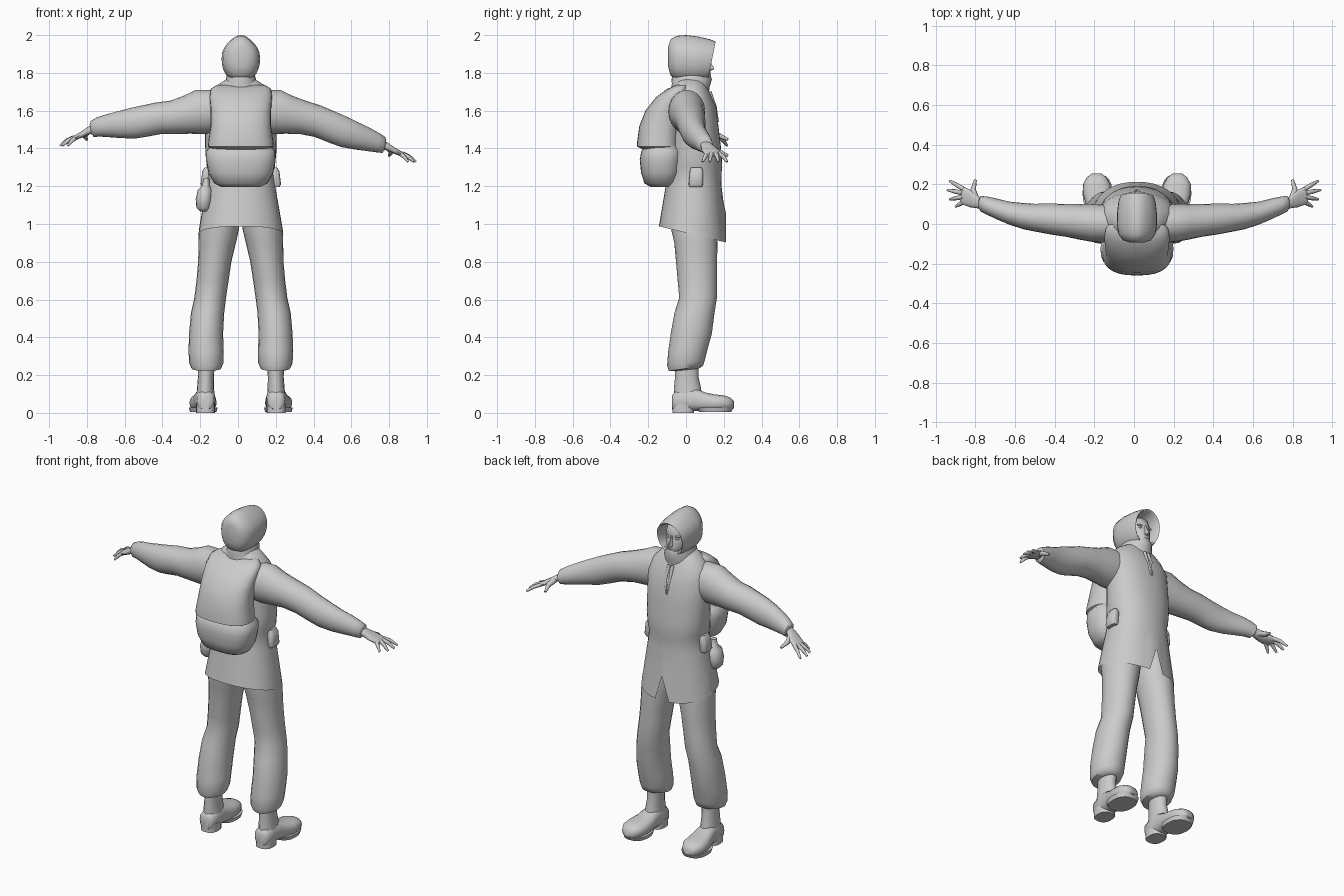
import bpy, bmesh, math
from mathutils import Vector

CX = 0.015  # body centre line
cloth = bpy.data.materials.new("plain_grey")
cloth.diffuse_color = (0.6, 0.6, 0.6, 1)


def finish(name, bm, angle=50):
    bmesh.ops.recalc_face_normals(bm, faces=bm.faces)
    me = bpy.data.meshes.new(name)
    bm.to_mesh(me)
    bm.free()
    me.materials.append(cloth)
    ob = bpy.data.objects.new(name, me)
    bpy.context.collection.objects.link(ob)
    bpy.ops.object.select_all(action='DESELECT')
    ob.select_set(True)
    bpy.context.view_layer.objects.active = ob
    bpy.ops.object.shade_smooth_by_angle(angle=math.radians(angle))
    return ob


def loft(name, rings, axis='z', n=20, power=2.0, caps=(True, True), edit=None):
    """Rings are (x, y, z, half1, half2[, tilt]) stacked along one axis."""
    bm = bmesh.new()
    loops = []
    for r in rings:
        x, y, z, a, b = r[:5]
        tilt = r[5] if len(r) > 5 else 0
        loop = []
        for i in range(n):
            t = 2 * math.pi * i / n
            c, s = math.cos(t), math.sin(t)
            u = a * math.copysign(abs(c) ** (2 / power), c)
            v = b * math.copysign(abs(s) ** (2 / power), s)
            p = {'z': (x + u, y + v, z + tilt * v),
                 'x': (x + tilt * v, y + u, z + v),
                 'y': (x + u, y + tilt * v, z + v)}[axis]
            loop.append(bm.verts.new(p))
        loops.append(loop)
    for lo, hi in zip(loops, loops[1:]):
        for i in range(n):
            j = (i + 1) % n
            bm.faces.new((lo[i], lo[j], hi[j], hi[i]))
    if caps[0]:
        bm.faces.new(loops[0][::-1])
    if caps[1]:
        bm.faces.new(loops[-1])
    if edit:
        edit(loops)
    return finish(name, bm)


def blob(name, loc, size):
    bm = bmesh.new()
    bmesh.ops.create_uvsphere(bm, u_segments=14, v_segments=9, radius=1)
    for v in bm.verts:
        v.co = Vector(loc) + Vector([a * b for a, b in zip(v.co, size)])
    return finish(name, bm)


def tube(name, pts, radii, n=8):
    """Round tapered limb through points."""
    bm = bmesh.new()
    pts = [Vector(p) for p in pts]
    loops = []
    for k, p in enumerate(pts):
        d = pts[min(k + 1, len(pts) - 1)] - pts[max(k - 1, 0)]
        q = d.to_track_quat('Z', 'Y')
        loops.append([bm.verts.new(p + q @ Vector((radii[k] * math.cos(2 * math.pi * i / n),
                      radii[k] * math.sin(2 * math.pi * i / n), 0))) for i in range(n)])
    for lo, hi in zip(loops, loops[1:]):
        for i in range(n):
            bm.faces.new((lo[i], lo[(i + 1) % n], hi[(i + 1) % n], hi[i]))
    bm.faces.new(loops[0][::-1])
    bm.faces.new(loops[-1])
    return finish(name, bm)


# Tunic with open, slanted hem and a slit at the front
def hem_slit(loops):
    loops[0][9].co.z = 1.05
    loops[1][9].co.z += 0.05


loft("tunic", [(CX, .035, .945, .225, .178, -.24), (CX, .037, 1.08, .203, .162, -.1),
               (CX, .04, 1.2, .182, .148), (CX, .045, 1.27, .172, .143), (CX, .045, 1.3, .18, .147),
               (CX, .05, 1.38, .188, .138), (CX, .048, 1.5, .19, .126), (CX, .04, 1.62, .19, .12),
               (CX, .028, 1.69, .168, .1), (CX, .022, 1.735, .125, .085), (CX, .02, 1.77, .07, .07)],
     n=36, power=2.2, caps=(False, True), edit=hem_slit)
# Neck opening edges
for s in (-1, 1):
    tube("neck_placket", [(CX + s * .012, .125, 1.7), (CX + s * .014, .154, 1.62), (CX + s * .003, .17, 1.54)],
         [.01, .009, .004])

# Collar and hood shell
loft("collar", [(CX, .02, 1.69, .11, .098, -.2), (CX, .025, 1.735, .09, .1, -.1), (CX, .03, 1.765, .08, .107),
                (CX, .03, 1.79, .074, .1), (CX, .03, 1.795, .062, .085), (CX, .03, 1.76, .055, .07)],
     n=24, caps=(False, False))


def hood_peak(loops):
    for loop in loops:
        for v in loop:
            t = max(0, (v.co.z - 1.89) / .1)
            v.co.x = CX + (v.co.x - CX) * (1 - .3 * t * t)


loft("hood", [(CX, -.094, 1.885, .035, .055), (CX, -.082, 1.882, .07, .095), (CX, -.05, 1.878, .094, .118),
              (CX, 0, 1.876, .102, .124), (CX, .06, 1.872, .1, .12, .05), (CX, .11, 1.868, .094, .11, .15),
              (CX, .137, 1.866, .085, .1, .2), (CX, .128, 1.866, .076, .09, .2), (CX, .05, 1.866, .075, .09)],
     axis='y', n=28, power=2.2, caps=(True, False), edit=hood_peak)

# Face
loft("head", [(CX, .03, 1.72, .05, .055), (CX, .045, 1.765, .045, .065), (CX, .065, 1.772, .033, .062),
              (CX, .06, 1.79, .052, .07), (CX, .05, 1.82, .064, .078), (CX, .046, 1.85, .068, .077),
              (CX, .045, 1.866, .069, .073), (CX, .043, 1.885, .07, .079), (CX, .04, 1.93, .06, .065),
              (CX, .04, 1.95, .03, .03)], n=20)
loft("nose", [(CX, .105, 1.812, .007, .025), (CX, .118, 1.818, .014, .033), (CX, .118, 1.828, .012, .031),
              (CX, .113, 1.85, .008, .022), (CX, .112, 1.878, .008, .012)], n=10)
blob("lips", (CX, .122, 1.798), (.02, .009, .006))
for s in (-1, 1):
    blob("eye", (CX + s * .028, .106, 1.862), (.013, .01, .007))
    blob("brow", (CX + s * .03, .108, 1.877), (.022, .01, .006))

# Backpack: upper sack and lower pocket
loft("pack_upper", [(CX, -.14, 1.395, .15, .09), (CX, -.145, 1.41, .175, .115), (CX, -.145, 1.44, .172, .113),
                    (CX, -.135, 1.52, .16, .112), (CX, -.11, 1.6, .16, .105), (CX, -.075, 1.67, .165, .085),
                    (CX, -.04, 1.715, .16, .06), (CX, -.02, 1.735, .13, .035)], n=28, power=2.5)
loft("pack_lower", [(CX, -.13, 1.195, .1, .055), (CX, -.13, 1.215, .14, .09), (CX, -.13, 1.27, .172, .108),
                    (CX, -.128, 1.34, .184, .117), (CX, -.125, 1.385, .184, .112), (CX, -.125, 1.415, .16, .09)],
     n=28, power=2.6)

# Hip pouches and canteen
for s in (-1, 1):
    loft("hip_pouch", [(CX + s * .185, .052, 1.195, .018, .033), (CX + s * .187, .052, 1.21, .026, .038),
                       (CX + s * .182, .055, 1.28, .022, .035), (CX + s * .18, .055, 1.298, .012, .028)],
         n=16, power=3.5)
loft("canteen", [(-.18, -.03, 1.065, .02, .025), (-.182, -.03, 1.085, .038, .045), (-.18, -.03, 1.13, .044, .052),
                 (-.175, -.03, 1.18, .038, .045), (-.17, -.03, 1.205, .018, .02), (-.168, -.03, 1.24, .016, .018)],
     n=16)

for s, side in ((-1, "left"), (1, "right")):
    def X(v):
        return CX + s * v

    # Trouser leg gathered above the boot
    loft(side + "_trouser", [(X(.1), .035, 1.1, .1, .115), (X(.116), .042, .97, .106, .12),
                             (X(.125), .052, .9, .099, .114), (X(.138), .056, .8, .088, .109),
                             (X(.15), .06, .7, .085, .104), (X(.162), .064, .61, .084, .1),
                             (X(.176), .045, .53, .088, .106), (X(.184), .028, .42, .09, .109),
                             (X(.184), .01, .33, .093, .105, .1), (X(.183), 0, .265, .091, .1, .15),
                             (X(.183), 0, .235, .078, .09, .15), (X(.183), .005, .228, .045, .06, .1)])
    # Boot: shaft, foot, heel
    loft(side + "_boot_shaft", [(X(.187), .01, .07, .05, .075), (X(.187), .008, .13, .045, .072),
                                (X(.185), .004, .19, .042, .062), (X(.183), .004, .26, .046, .064)], n=16)
    loft(side + "_boot_foot", [(X(.187), -.073, .055, .03, .038), (X(.187), -.06, .063, .046, .05),
                               (X(.187), 0, .07, .052, .06), (X(.19), .05, .07, .055, .06),
                               (X(.194), .1, .059, .064, .05), (X(.2), .15, .054, .072, .045),
                               (X(.203), .2, .053, .069, .04), (X(.204), .235, .048, .05, .034),
                               (X(.204), .254, .043, .025, .018)], axis='y', n=18, power=2.5)
    loft(side + "_heel", [(X(.187), -.015, 0, .05, .058), (X(.187), -.015, .05, .05, .058)], n=18, power=2.6)
    loft(side + "_sole", [(X(.199), .155, .004, .07, .085), (X(.199), .155, .028, .076, .097)], n=18, power=2.4)

    # Arms: the left one is held a little higher
    def A(x, y, z):
        return (s * x, y, z + (.085 * min(1, max(0, (x - .35) / .4)) if s < 0 else 0))

    arm = [(.1, 0, 1.6, .095, .11), (.2, .005, 1.593, .097, .117), (.27, .01, 1.578, .09, .1),
           (.34, .018, 1.565, .083, .088), (.42, .025, 1.545, .078, .083), (.5, .032, 1.512, .07, .082),
           (.56, .04, 1.488, .066, .08), (.63, .055, 1.465, .058, .07), (.69, .075, 1.447, .053, .06),
           (.74, .092, 1.43, .046, .05), (.772, .102, 1.418, .04, .042), (.78, .104, 1.416, .028, .026)]
    loft(side + "_sleeve", [A(*r[:3]) + r[3:] + (-s * -.2,) for r in arm], axis='x')
    hand = [(.76, .1, 1.422, .026, .024), (.795, .112, 1.408, .032, .022), (.825, .128, 1.39, .044, .018),
            (.86, .142, 1.373, .046, .014), (.878, .146, 1.366, .038, .009)]
    loft(side + "_palm", [A(*r[:3]) + r[3:] for r in hand], axis='x', n=14, power=2.4)
    for base, tip in (((.86, .176), (.93, .218)), ((.868, .157), (.942, .172)),
                      ((.866, .136), (.93, .125)), ((.855, .115), (.9, .088))):
        mid = ((base[0] + tip[0]) / 2, (base[1] + tip[1]) / 2)
        tube(side + "_finger", [A(*base, 1.373), A(*mid, 1.358), A(*tip, 1.33)], [.012, .011, .006])
    tube(side + "_thumb", [A(.8, .13, 1.402), A(.812, .175, 1.382), A(.8, .222, 1.362)], [.018, .014, .007])
